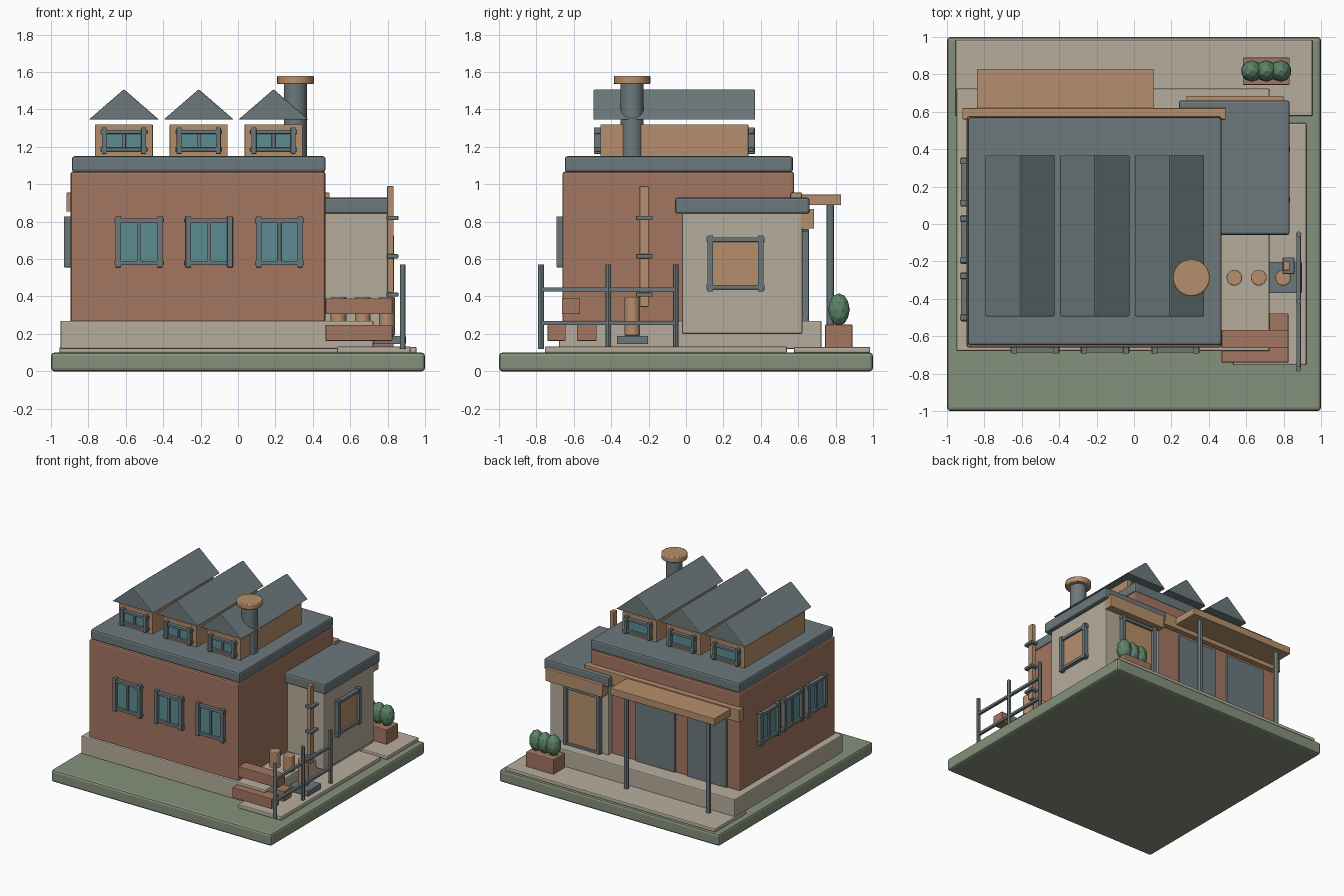
import bpy, bmesh
from math import pi
from mathutils import Matrix, Vector

if "Cube" in bpy.data.objects:
    bpy.data.objects.remove(bpy.data.objects["Cube"], do_unlink=True)


def material(name, r, g, b):
    m = bpy.data.materials.new(name)
    m.use_nodes = True
    m.diffuse_color = (r, g, b, 1)
    m.node_tree.nodes["Principled BSDF"].inputs["Base Color"].default_value = (r, g, b, 1)
    return m


BRICK = material("brick red", .37, .18, .12)
STONE = material("pale stone", .47, .42, .335)
WOOD = material("tan wood", .47, .275, .15)
SLATE = material("slate grey", .15, .19, .198)
GLASS = material("teal glass", .107, .27, .29)
GRASS = material("moss green", .235, .285, .2)
LEAF = material("leaf green", .107, .23, .138)


def add_box(bm, x, y, z, matrix=Matrix()):
    """Add a box given its (low, high) range on each axis."""
    lo, hi = zip(x, y, z)
    lo, hi = Vector(lo), Vector(hi)
    size = Matrix.Diagonal((*(hi - lo), 1))
    bmesh.ops.create_cube(bm, size=1, matrix=matrix @ Matrix.Translation((lo + hi) / 2) @ size)


def finish(name, bm, mat, bevel=0.0, smooth=False):
    mesh = bpy.data.meshes.new(name)
    bm.to_mesh(mesh)
    bm.free()
    mesh.materials.append(mat)
    ob = bpy.data.objects.new(name, mesh)
    bpy.context.collection.objects.link(ob)
    if bevel:
        mod = ob.modifiers.new("soft_edges", "BEVEL")
        mod.width, mod.segments = bevel, 2
    if smooth:
        bpy.ops.object.select_all(action="DESELECT")
        ob.select_set(True)
        bpy.context.view_layer.objects.active = ob
        bpy.ops.object.shade_smooth_by_angle(angle=pi / 6)
    return ob


def box(name, x, y, z, mat, bevel=0.004):
    bm = bmesh.new()
    add_box(bm, x, y, z)
    return finish(name, bm, mat, bevel)


def cylinder(name, x, y, z, radius, mat, bevel=0.0, sides=24):
    bm = bmesh.new()
    bmesh.ops.create_cone(bm, cap_ends=True, segments=sides, radius1=radius, radius2=radius,
                          depth=z[1] - z[0], matrix=Matrix.Translation((x, y, sum(z) / 2)))
    return finish(name, bm, mat, bevel, smooth=True)


def window(name, centre, turn, w, h, pane, mullion=True, bar=.03):
    """Pane with crossed frame bars; faces -y before turning about z."""
    m = Matrix.Translation(centre) @ Matrix.Rotation(turn, 4, "Z")
    w, h = w / 2, h / 2
    bm = bmesh.new()
    add_box(bm, (bar - w, w - bar), (-.012, .004), (bar - h, h - bar), m)
    finish(name + "_pane", bm, pane)
    bm = bmesh.new()
    for s in (-1, 1):
        u, v = s * (w - .02), s * (h - .023)
        add_box(bm, (u - bar / 2, u + bar / 2), (-.035, .004), (-h, h), m)
        add_box(bm, (-w, w), (-.03, .004), (v - bar / 2 + .003, v + bar / 2 - .003), m)
    if mullion:
        add_box(bm, (-.01, .01), (-.024, .004), (bar - h, h - bar), m)
    finish(name + "_frame", bm, SLATE, .003)


# Ground, paving and plinth
box("ground", (-1, 1), (-1, 1), (0, .1), GRASS, .018)
box("back_paving", (-.955, .955), (.577, .985), (.098, .13), STONE, .008)
box("side_paving", (.53, .922), (-.755, .54), (.098, .133), STONE, .008)
box("plinth", (-.95, .725), (-.68, .725), (.12, .27), STONE, .008)

# Main hall
box("hall_walls", (-.895, .467), (-.66, .577), (.26, 1.067), BRICK, .012)
box("hall_roof", (-.888, .468), (-.648, .572), (1.065, 1.15), SLATE, .014)
for i in range(3):
    window(f"front_window_{i}", (-.53 + .376 * i, -.658, .692), 0, .262, .272, GLASS)
    window(f"side_window_{i}", (-.895, .225 - .307 * i, .692), -pi / 2, .262, .272, GLASS)

# Roof lights: box, end windows and gable cap
for i in range(3):
    x = -.61 + .4 * i
    box(f"roof_light_{i}", (x - .155, x + .155), (-.457, .333), (1.14, 1.32), WOOD)
    window(f"roof_light_front_{i}", (x, -.457, 1.233), 0, .25, .14, GLASS, bar=.026)
    window(f"roof_light_back_{i}", (x, .333, 1.233), pi, .25, .14, GLASS, False, .026)
    bm = bmesh.new()
    gable = bm.faces.new([bm.verts.new((x + dx, -.495, z))
                          for dx, z in ((-.188, 1.345), (.188, 1.345), (0, 1.508))])
    ridge = bmesh.ops.extrude_face_region(bm, geom=[gable])["geom"]
    bmesh.ops.translate(bm, vec=(0, .865, 0),
                        verts=[v for v in ridge if isinstance(v, bmesh.types.BMVert)])
    bmesh.ops.recalc_face_normals(bm, faces=bm.faces)
    finish(f"gable_cap_{i}", bm, SLATE, .006)

# Chimney
cylinder("chimney", .307, -.288, (1.14, 1.54), .062, SLATE)
cylinder("chimney_cap", .307, -.288, (1.535, 1.58), .098, WOOD, .007)

# Back doors, trim and canopy
for i, x in enumerate((-.78, -.312)):
    box(f"back_door_{i}", (x, x + .36), (.56, .592), (.27, .83), SLATE)
box("back_trim", (-.918, .49), (.56, .62), (.853, .955), WOOD)
box("canopy", (-.84, .105), (.59, .83), (.888, .945), WOOD)
for i, x in enumerate((-.745, 0)):
    cylinder(f"canopy_post_{i}", x, .772, (.125, .89), .02, SLATE, sides=12)

# Annex
box("annex_walls", (.27, .8), (-.022, .622), (.2, .85), STONE, .01)
box("annex_roof", (.24, .832), (-.058, .66), (.843, .928), SLATE, .012)
box("annex_fascia", (.28, .8), (.61, .685), (.763, .868), WOOD)
window("annex_side_window", (.8, .265, .577), pi / 2, .31, .3, WOOD, False)
window("annex_back_door", (.495, .622, .505), pi, .34, .51, WOOD, False)

# Wooden mast with clamps
box("mast", (.797, .832), (-.248, -.2), (.345, .99), WOOD)
for i in range(3):
    z = .82 - .205 * i
    box(f"mast_clamp_{i}", (.795, .857), (-.267, -.178), (z - .011, z + .011), SLATE)

# Barrels on their stand
box("barrel_stand", (.44, .897), (-.37, -.202), (.145, .19), SLATE)
for i in range(3):
    cylinder(f"barrel_{i}", .537 + .13 * i, -.287, (.19, .397), .042, WOOD, .005)

# Stacked brick blocks
for i, (y, z) in enumerate(((-.74, .163), (-.583, .163), (-.663, .305))):
    box(f"brick_block_{i}", (.468, .825), (y, y + .097), (z, z + .085), BRICK)
box("brick_backing", (.468, .825), (-.583, -.478), (.163, .248), BRICK)

# Fence
for i in range(3):
    cylinder(f"fence_post_{i}", .88, -.775 + .36 * i, (.12, .57), .015, SLATE, sides=12)
for i, z in enumerate((.258, .437)):
    box(f"fence_rail_{i}", (.868, .892), (-.775, -.055), (z - .011, z + .011), SLATE)

# Planter with shrubs
box("planter", (.582, .832), (.743, .89), (.125, .25), BRICK, .006)
for i in range(3):
    bm = bmesh.new()
    place = Matrix.Translation((.63 + .077 * i, .818, .33))
    bmesh.ops.create_icosphere(bm, subdivisions=2, radius=1,
                               matrix=place @ Matrix.Diagonal((.058, .058, .087, 1)))
    finish(f"shrub_{i}", bm, LEAF)
